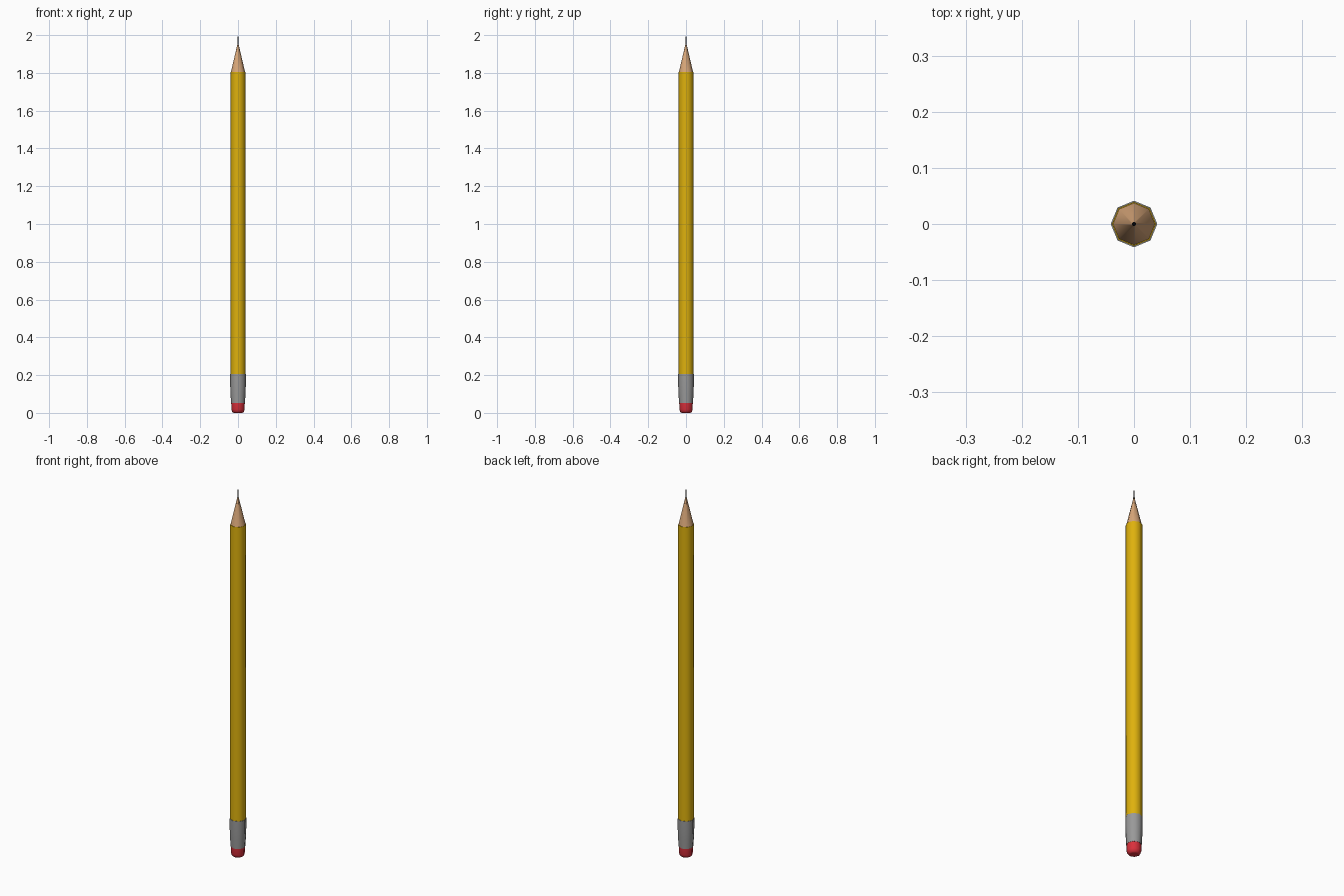
import bpy, bmesh, math

if "Cube" in bpy.data.objects:
    bpy.data.objects.remove(bpy.data.objects["Cube"])

SIDES = 8

def material(name, rgb):
    m = bpy.data.materials.new(name)
    m.diffuse_color = (*rgb, 1.0)
    m.use_nodes = True
    m.node_tree.nodes["Principled BSDF"].inputs["Base Color"].default_value = m.diffuse_color
    return m

def lathe(name, profile, mat):
    """Octagonal turned part from (radius, height) pairs, capped at both ends."""
    bm = bmesh.new()
    rings = []
    for r, z in profile:
        rings.append([bm.verts.new((r * math.cos(2 * math.pi * i / SIDES),
                                    r * math.sin(2 * math.pi * i / SIDES), z))
                      for i in range(SIDES)])
    for a, b in zip(rings, rings[1:]):
        for i in range(SIDES):
            j = (i + 1) % SIDES
            bm.faces.new((a[i], a[j], b[j], b[i])).smooth = True
    bm.faces.new(rings[0][::-1])
    bm.faces.new(rings[-1])
    # keep the rims crisp where flat caps meet the sides
    for ring in (rings[0], rings[-1]):
        for i in range(SIDES):
            bm.edges.get((ring[i], ring[(i + 1) % SIDES])).smooth = False
    bm.normal_update()
    mesh = bpy.data.meshes.new(name)
    bm.to_mesh(mesh)
    bm.free()
    mesh.materials.append(mat)
    ob = bpy.data.objects.new(name, mesh)
    bpy.context.collection.objects.link(ob)
    return ob

yellow = material("yellow paint", (0.73, 0.44, 0.004))
wood = material("bare wood", (0.68, 0.38, 0.19))
metal = material("grey metal", (0.32, 0.32, 0.32))
rubber = material("red rubber", (0.70, 0.03, 0.045))
graphite = material("graphite", (0.01, 0.01, 0.01))

# rounded eraser at the bottom
lathe("eraser", [(0.022, 0.0), (0.031, 0.005), (0.035, 0.018), (0.036, 0.058)], rubber)
# metal sleeve, slightly tapered towards the eraser
lathe("ferrule", [(0.037, 0.053), (0.0395, 0.10), (0.0415, 0.15), (0.0415, 0.205)], metal)
# painted shaft
lathe("shaft", [(0.0395, 0.19), (0.0395, 1.805)], yellow)
# sharpened wooden cone
lathe("wood_cone", [(0.0385, 1.80), (0.0035, 1.95)], wood)
# writing tip
lathe("lead_tip", [(0.0038, 1.945), (0.0035, 1.96), (0.0008, 2.0)], graphite)
